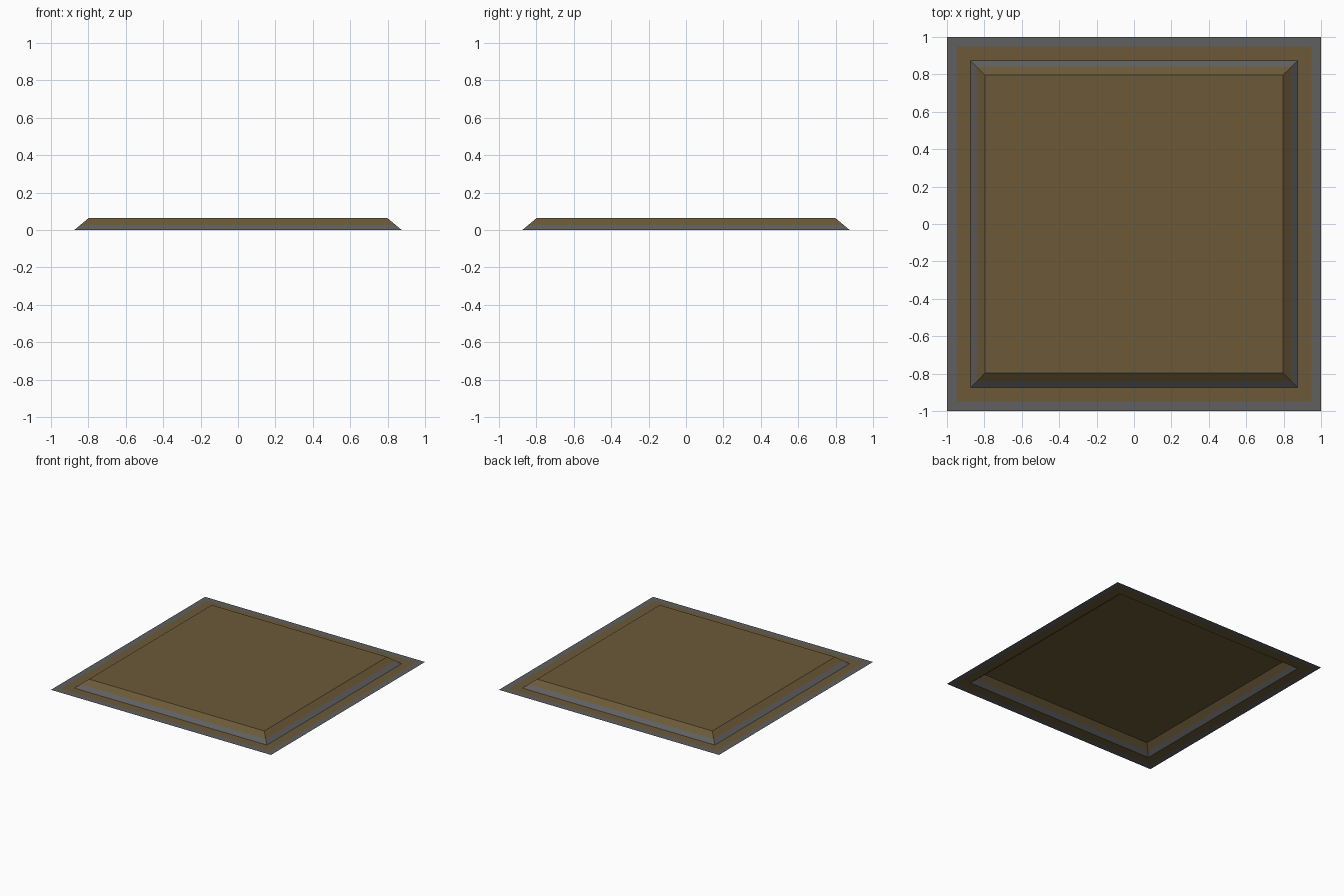
import bpy, bmesh

if "Cube" in bpy.data.objects:
    bpy.data.objects.remove(bpy.data.objects["Cube"])


def material(name, rgb):
    m = bpy.data.materials.new(name)
    m.diffuse_color = (*rgb, 1.0)
    m.use_nodes = True
    m.node_tree.nodes["Principled BSDF"].inputs["Base Color"].default_value = m.diffuse_color
    return m


brown = material("dull_brown", (0.15, 0.102, 0.040))
grey = material("steel_grey", (0.118, 0.115, 0.115))

# Cross-section from rim to panel: half width, height, colour of the band inwards
profile = [
    (1.0, 0.0, 1),       # grey outer border
    (0.95, 0.0, 0),      # brown flange
    (0.875, 0.0, 1),     # grey foot of the slope
    (0.842, 0.0275, 0),  # brown top of the slope
    (0.797, 0.065, 0),   # raised panel
]

bm = bmesh.new()
rings = [[bm.verts.new((sx * h, sy * h, z))
          for sx, sy in ((-1, -1), (1, -1), (1, 1), (-1, 1))]
         for h, z, _ in profile]

# Mitred bands between neighbouring square rings
for outer, inner, (_, _, colour) in zip(rings, rings[1:], profile):
    for i in range(4):
        j = (i + 1) % 4
        face = bm.faces.new((outer[i], outer[j], inner[j], inner[i]))
        face.material_index = colour

# Flat raised centre
bm.faces.new(rings[-1])

mesh = bpy.data.meshes.new("raised_floor_panel")
bm.to_mesh(mesh)
bm.free()
mesh.materials.append(brown)
mesh.materials.append(grey)
panel = bpy.data.objects.new("raised_floor_panel", mesh)
bpy.context.collection.objects.link(panel)
